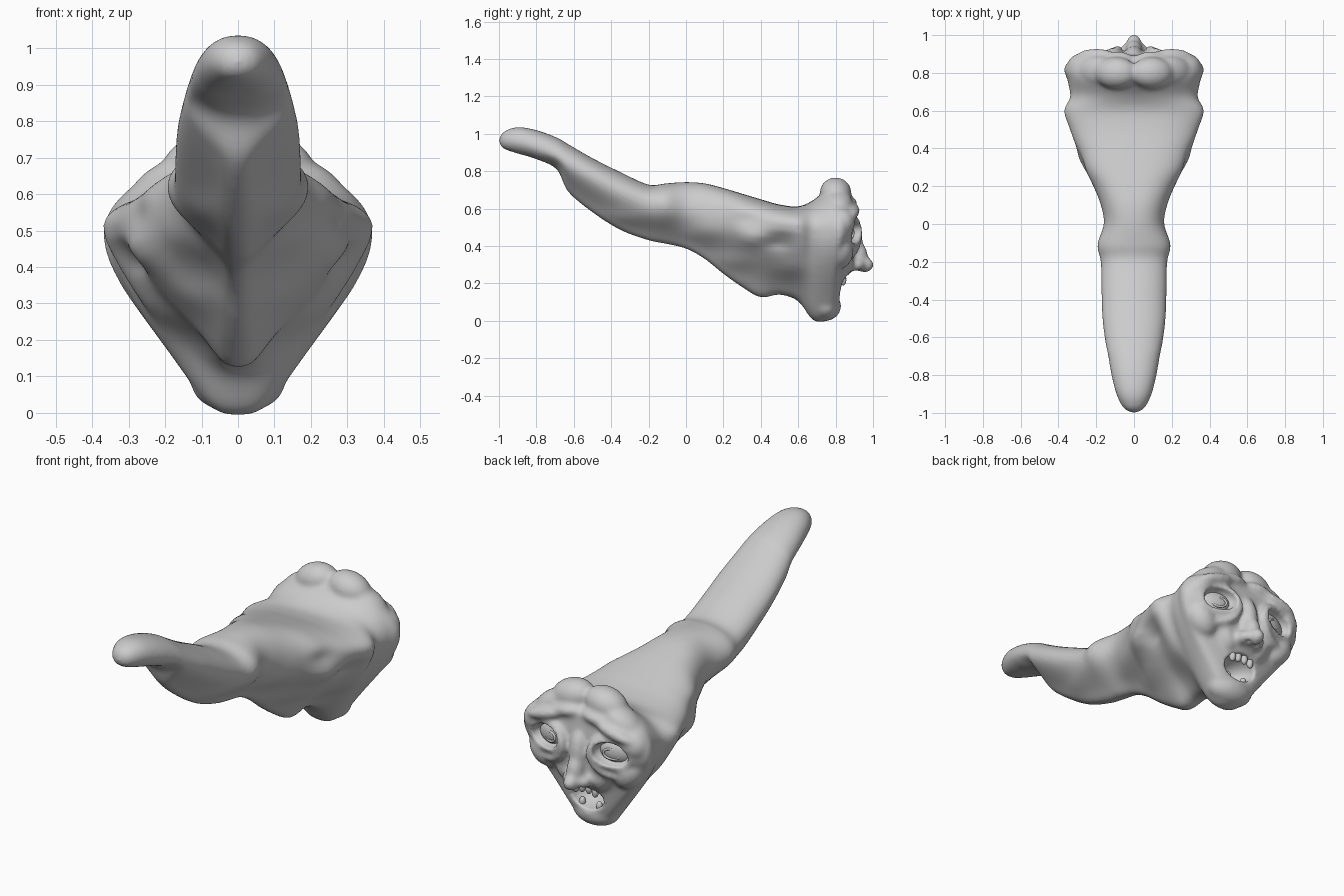
import bpy, bmesh, math
from mathutils import Matrix, Vector, Euler

if "Cube" in bpy.data.objects:
    bpy.data.objects.remove(bpy.data.objects["Cube"])

# body stations: y, top z, bottom z, half width, z of the widest point
STATIONS = [
    (-0.995, 0.985, 0.94, 0.025, 0.965), (-0.97, 1.015, 0.918, 0.06, 0.965),
    (-0.9, 1.036, 0.895, 0.094, 0.96), (-0.8, 1.02, 0.865, 0.12, 0.93),
    (-0.69, 0.98, 0.81, 0.14, 0.88), (-0.63, 0.945, 0.69, 0.152, 0.84),
    (-0.5, 0.87, 0.58, 0.168, 0.77), (-0.35, 0.795, 0.485, 0.173, 0.69),
    (-0.2, 0.728, 0.43, 0.176, 0.63), (-0.11, 0.735, 0.412, 0.194, 0.62),
    (0.0, 0.742, 0.385, 0.16, 0.6), (0.1, 0.735, 0.33, 0.175, 0.58),
    (0.2, 0.71, 0.25, 0.215, 0.56), (0.3, 0.68, 0.18, 0.275, 0.54),
    (0.4, 0.65, 0.125, 0.305, 0.53), (0.5, 0.622, 0.14, 0.34, 0.52),
    (0.6, 0.612, 0.105, 0.372, 0.51), (0.68, 0.645, 0.003, 0.343, 0.49),
    (0.76, 0.71, 0.003, 0.352, 0.49), (0.81, 0.70, 0.06, 0.37, 0.49),
    (0.845, 0.675, 0.21, 0.36, 0.49), (0.89, 0.63, 0.27, 0.295, 0.48),
]
# soft flank muscles (+) and hollows (-): y, z, size y, size z, amount
FLANK = [
    (0.32, 0.54, 0.07, 0.04, -0.02), (0.50, 0.42, 0.08, 0.04, -0.035),
    (0.36, 0.44, 0.08, 0.05, 0.025), (0.55, 0.28, 0.09, 0.06, 0.025),
    (0.10, 0.47, 0.12, 0.06, 0.02), (0.25, 0.32, 0.12, 0.05, 0.015),
    (-0.35, 0.55, 0.20, 0.05, 0.015), (0.66, 0.35, 0.04, 0.15, -0.02),
]
# mirrored head lumps: centre, radii, tilt about y in degrees
LUMPS = [
    ((0.095, 0.80, 0.685), (0.115, 0.085, 0.08), 14),
    ((0.19, 0.81, 0.63), (0.12, 0.08, 0.06), 28),
    ((0.09, 0.87, 0.63), (0.09, 0.045, 0.034), 8),
    ((0.20, 0.885, 0.59), (0.115, 0.045, 0.032), 16),
    ((0.275, 0.83, 0.53), (0.085, 0.075, 0.075), 35),
    ((0.245, 0.82, 0.37), (0.075, 0.075, 0.1), 35),
    ((0.11, 0.845, 0.32), (0.05, 0.05, 0.09), 25),
    ((0.045, 0.905, 0.30), (0.035, 0.05, 0.033), 0),
]
# centre lumps: nose, lips, chin
CENTRE = [
    ((0, 0.89, 0.42), (0.05, 0.055, 0.13)), ((0, 0.92, 0.345), (0.046, 0.052, 0.08)),
    ((0, 0.955, 0.30), (0.04, 0.05, 0.042)), ((0, 0.81, 0.26), (0.13, 0.06, 0.035)),
    ((0, 0.745, 0.08), (0.13, 0.085, 0.08)),
]


def spow(v, p):
    return math.copysign(abs(v) ** p, v)


def spline(a, b, c, d, t):
    return [0.5 * (2*q + (r-p)*t + (2*p-5*q+4*r-s)*t*t + (3*q-p-3*r+s)*t**3)
            for p, q, r, s in zip(a, b, c, d)]


def ramp(y, a, b):
    t = min(max((y - a) / (b - a), 0), 1)
    return t * t * (3 - 2*t)


def loft(bm, n=64, sub=6):
    pts, last, rings = STATIONS, len(STATIONS) - 1, []
    for i in range(last):
        for k in range(sub):
            rings.append(spline(pts[max(i-1, 0)], pts[i], pts[i+1], pts[min(i+2, last)], k/sub))
    rings.append(pts[-1])
    loops = []
    for y, zt, zb, w, zc in rings:
        flat = 0.92 - 0.2*ramp(y, -0.1, 0.3) + 0.3*ramp(y, 0.6, 0.76)
        # keel: how full the underside is, round tip and jaw, narrow belly
        keel = 0.95 - 0.53*ramp(y, -0.8, -0.6) - 0.05*ramp(y, -0.2, 0.3) + 0.16*ramp(y, 0.5, 0.7)
        row = []
        for k in range(n):
            c, s = math.cos(2*math.pi*k/n), math.sin(2*math.pi*k/n)
            x = w * (spow(c, flat) if s >= 0 else (1-keel)*c**5 + keel*spow(c, 0.75))
            z = zc + s * ((zt - zc) if s >= 0 else (zc - zb))
            bump = sum(a * math.exp(-((y-fy)/sy)**2 - ((z-fz)/sz)**2) for fy, fz, sy, sz, a in FLANK)
            x += bump * max(-1, min(1, x / 0.08))
            row.append(bm.verts.new((x, y, z)))
        loops.append(row)
    for a, b in zip(loops, loops[1:]):
        for k in range(n):
            bm.faces.new((a[k], a[(k+1) % n], b[(k+1) % n], b[k]))
    for row, tip in ((loops[0], (0, -1.003, 0.963)), (loops[-1], (0, 0.905, 0.46))):
        v = bm.verts.new(tip)
        for k in range(n):
            bm.faces.new((row[k], row[(k+1) % n], v))


def ball(bm, c, r, rot=(0, 0, 0)):
    m = Matrix.LocRotScale(Vector(c), Euler([math.radians(a) for a in rot]), Vector(r))
    bmesh.ops.create_uvsphere(bm, u_segments=24, v_segments=14, radius=1, matrix=m)


def ring(bm, c, rx, rz, thick, rot):
    # oval fold lying in the face plane
    m = Matrix.LocRotScale(Vector(c), Euler([math.radians(a) for a in rot]), None)
    rows = []
    for i in range(32):
        a = 2 * math.pi * i / 32
        row = []
        for j in range(10):
            b = 2 * math.pi * j / 10
            o = thick * math.cos(b)
            row.append(bm.verts.new(m @ Vector(((rx+o)*math.cos(a), thick*math.sin(b), (rz+o)*math.sin(a)))))
        rows.append(row)
    for i in range(32):
        p, q = rows[i], rows[(i+1) % 32]
        for j in range(10):
            bm.faces.new((p[j], p[(j+1) % 10], q[(j+1) % 10], q[j]))


def to_object(bm, name):
    bmesh.ops.recalc_face_normals(bm, faces=bm.faces)
    me = bpy.data.meshes.new(name)
    bm.to_mesh(me)
    bm.free()
    for p in me.polygons:
        p.use_smooth = True
    ob = bpy.data.objects.new(name, me)
    bpy.context.collection.objects.link(ob)
    return ob


# skin base: lofted body plus head lumps
bm = bmesh.new()
loft(bm)
for c, r in CENTRE:
    ball(bm, c, r)
for s in (1, -1):
    for c, r, tilt in LUMPS:
        ball(bm, (s*c[0], c[1], c[2]), r, (0, s*tilt, 0))
    # eyelids and the bag fold around them
    ring(bm, (s*0.19, 0.893, 0.475), 0.098, 0.066, 0.019, (0, s*6, -s*18))
    ring(bm, (s*0.20, 0.875, 0.455), 0.13, 0.102, 0.02, (0, s*6, -s*22))
skin = to_object(bm, "skin")

# cutters for eye sockets, mouth and nostrils
bm = bmesh.new()
for s in (1, -1):
    ball(bm, (s*0.19, 0.905, 0.475), (0.093, 0.065, 0.06), (0, s*6, -s*18))
    ball(bm, (s*0.03, 0.93, 0.262), (0.016, 0.024, 0.02))
ball(bm, (0, 0.83, 0.175), (0.095, 0.12, 0.068))
cutter = to_object(bm, "face_cutter")
cutter.hide_render = True


def remesh(ob, size):
    m = ob.modifiers.new("remesh", 'REMESH')
    m.mode = 'VOXEL'
    m.voxel_size = size
    m.use_smooth_shade = True


remesh(skin, 0.01)
soft = skin.modifiers.new("soften", 'SMOOTH')
soft.factor, soft.iterations = 0.5, 8
cut = skin.modifiers.new("cut", 'BOOLEAN')
cut.operation, cut.object = 'DIFFERENCE', cutter
remesh(skin, 0.009)
soft = skin.modifiers.new("soften_edges", 'SMOOTH')
soft.factor, soft.iterations = 0.5, 4
bpy.context.view_layer.objects.active = skin
skin.select_set(True)
for m in list(skin.modifiers):
    bpy.ops.object.modifier_apply(modifier=m.name)
bpy.data.objects.remove(cutter)

# eyeballs with raised iris rims
for s, side in ((1, "right"), (-1, "left")):
    bm = bmesh.new()
    ball(bm, (s*0.188, 0.835, 0.475), (0.095, 0.05, 0.068), (0, s*6, -s*18))
    ring(bm, (s*0.18, 0.882, 0.468), 0.04, 0.026, 0.006, (0, s*6, -s*18))
    to_object(bm, side + "_eye")

# teeth: upper row of four, lower pair
bm = bmesh.new()
for x in (-0.057, -0.02, 0.02, 0.057):
    ball(bm, (x, 0.84, 0.232 - abs(x)*0.25), (0.017, 0.017, 0.028))
for x in (-0.05, 0.05):
    ball(bm, (x, 0.795, 0.125), (0.016, 0.016, 0.024))
to_object(bm, "teeth")
